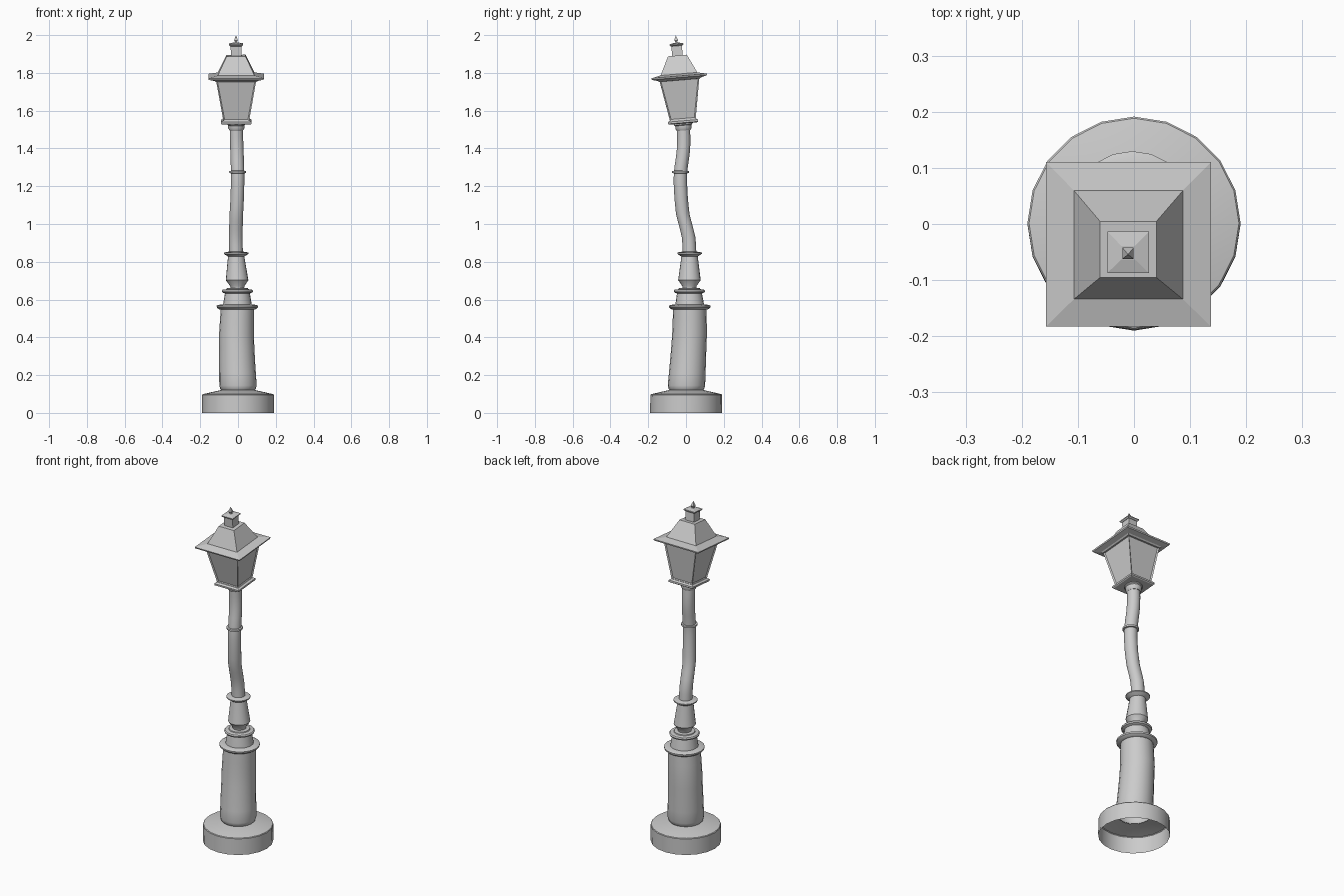
import bpy, bmesh, math
from mathutils import Matrix, Vector

if "Cube" in bpy.data.objects:
    bpy.data.objects.remove(bpy.data.objects["Cube"])

# Bent centre line of the post: z, x, y
SPINE = [(0, 0, 0), (0.14, 0, 0.002), (0.28, -0.005, 0.011), (0.42, -0.008, 0.019),
         (0.56, -0.003, 0.02), (0.65, -0.003, 0.018), (0.84, -0.01, 0.019),
         (0.92, -0.012, 0.016), (0.98, -0.011, 0.002), (1.05, -0.009, -0.017),
         (1.14, -0.004, -0.026), (1.22, -0.002, -0.03), (1.28, -0.002, -0.029),
         (1.34, -0.004, -0.02), (1.4, -0.006, -0.012), (1.46, -0.008, -0.012),
         (1.54, -0.009, -0.015)]


def centre(z):
    for (z0, x0, y0), (z1, x1, y1) in zip(SPINE, SPINE[1:]):
        if z <= z1:
            t = (z - z0) / (z1 - z0)
            return x0 + t * (x1 - x0), y0 + t * (y1 - y0)
    return SPINE[-1][1:]


def finish(name, bm, smooth):
    bmesh.ops.recalc_face_normals(bm, faces=bm.faces)
    me = bpy.data.meshes.new(name)
    bm.to_mesh(me)
    bm.free()
    ob = bpy.data.objects.new(name, me)
    bpy.context.collection.objects.link(ob)
    if smooth:
        bpy.ops.object.select_all(action='DESELECT')
        bpy.context.view_layer.objects.active = ob
        ob.select_set(True)
        bpy.ops.object.shade_smooth_by_angle(angle=math.radians(32))
    return ob


def loft(bm, profile, sides, turn=0.0, bend=True, k=1.0, caps=False):
    """Stack rings of (radius, z), following the spine when bend is set."""
    rings = []
    for r, z in profile:
        cx, cy = centre(z) if bend else (0, 0)
        rings.append([bm.verts.new((cx + k * r * math.cos(turn + math.tau * i / sides),
                                    cy + k * r * math.sin(turn + math.tau * i / sides), z))
                      for i in range(sides)])
    bands = []
    for a, b in zip(rings, rings[1:]):
        bands.append([bm.faces.new((a[i], a[(i + 1) % sides], b[(i + 1) % sides], b[i]))
                      for i in range(sides)])
    if caps:
        bm.faces.new(rings[0][::-1])
        bm.faces.new(rings[-1])
    return bands


def round_part(name, profile, sides=20):
    bm = bmesh.new()
    loft(bm, profile, sides)
    return finish(name, bm, True)


# Post, from the ground up
round_part("base", [(0.19, 0), (0.19, 0.095), (0.187, 0.099), (0.09, 0.121), (0.086, 0.121)])
round_part("lower_column", [(0.086, 0.118), (0.094, 0.127), (0.099, 0.145), (0.097, 0.21),
                            (0.095, 0.28), (0.093, 0.35), (0.092, 0.42), (0.09, 0.49),
                            (0.088, 0.55)])
round_part("column_collar", [(0.088, 0.547), (0.098, 0.549), (0.109, 0.558), (0.11, 0.567),
                             (0.1, 0.572), (0.076, 0.574)])
round_part("column_neck", [(0.076, 0.572), (0.074, 0.585), (0.066, 0.634)])
round_part("neck_collar", [(0.066, 0.632), (0.08, 0.638), (0.083, 0.646), (0.078, 0.652),
                           (0.058, 0.655), (0.056, 0.66), (0.036, 0.662)])
round_part("vase", [(0.036, 0.66), (0.038, 0.672), (0.06, 0.703), (0.058, 0.715),
                    (0.043, 0.83)])
round_part("vase_collar", [(0.043, 0.828), (0.05, 0.832), (0.065, 0.842), (0.065, 0.848),
                           (0.052, 0.852), (0.034, 0.854)])
round_part("upper_pole", [(0.036, 0.85)] + [(0.036 - 0.001 * i / 15, 0.89 + 0.041 * i)
                                            for i in range(16)])
round_part("pole_ring", [(0.035, 1.268), (0.044, 1.27), (0.045, 1.275), (0.044, 1.28),
                         (0.035, 1.282)])

# Lantern is modelled straight, then leaned forward over the post
PIVOT = Vector((-0.009, -0.015, 1.53))
LEAN = (Matrix.Translation(PIVOT) @ Matrix.Rotation(math.radians(4.8), 4, 'X')
        @ Matrix.Rotation(math.radians(-0.2), 4, 'Y') @ Matrix.Translation((0, 0, -1.53)))


def square_part(name, profile, panels=None, sides=4, smooth=False):
    """Stack of square rings given as (half width, z), leaned with the lantern."""
    bm = bmesh.new()
    square = sides == 4
    bands = loft(bm, profile, sides, math.pi / 4 if square else 0, False,
                 math.sqrt(2) if square else 1, True)
    if panels is not None:
        bmesh.ops.recalc_face_normals(bm, faces=bm.faces)
        bmesh.ops.inset_individual(bm, faces=bands[panels], thickness=0.01, depth=-0.006)
    bm.transform(LEAN)
    return finish(name, bm, smooth)


square_part("lantern_socket", [(0.036, 1.495), (0.043, 1.507), (0.043, 1.522), (0.048, 1.526),
                               (0.048, 1.534)], sides=20, smooth=True)
square_part("lantern_floor", [(0.074, 1.532), (0.08, 1.536), (0.08, 1.546), (0.07, 1.553)])
square_part("lantern_glass_frame", [(0.068, 1.55), (0.106, 1.767)], panels=0)
square_part("lantern_eaves", [(0.108, 1.762), (0.115, 1.768), (0.145, 1.776), (0.147, 1.784),
                              (0.098, 1.795)])
square_part("lantern_roof", [(0.098, 1.793), (0.096, 1.798), (0.05, 1.893)])
square_part("chimney", [(0.028, 1.89), (0.028, 1.946)])
square_part("chimney_cap", [(0.03, 1.944), (0.037, 1.95), (0.037, 1.955), (0.012, 1.961)])
square_part("finial", [(0.005, 1.958), (0.005, 1.966), (0.01, 1.974), (0.0005, 2.0)])
